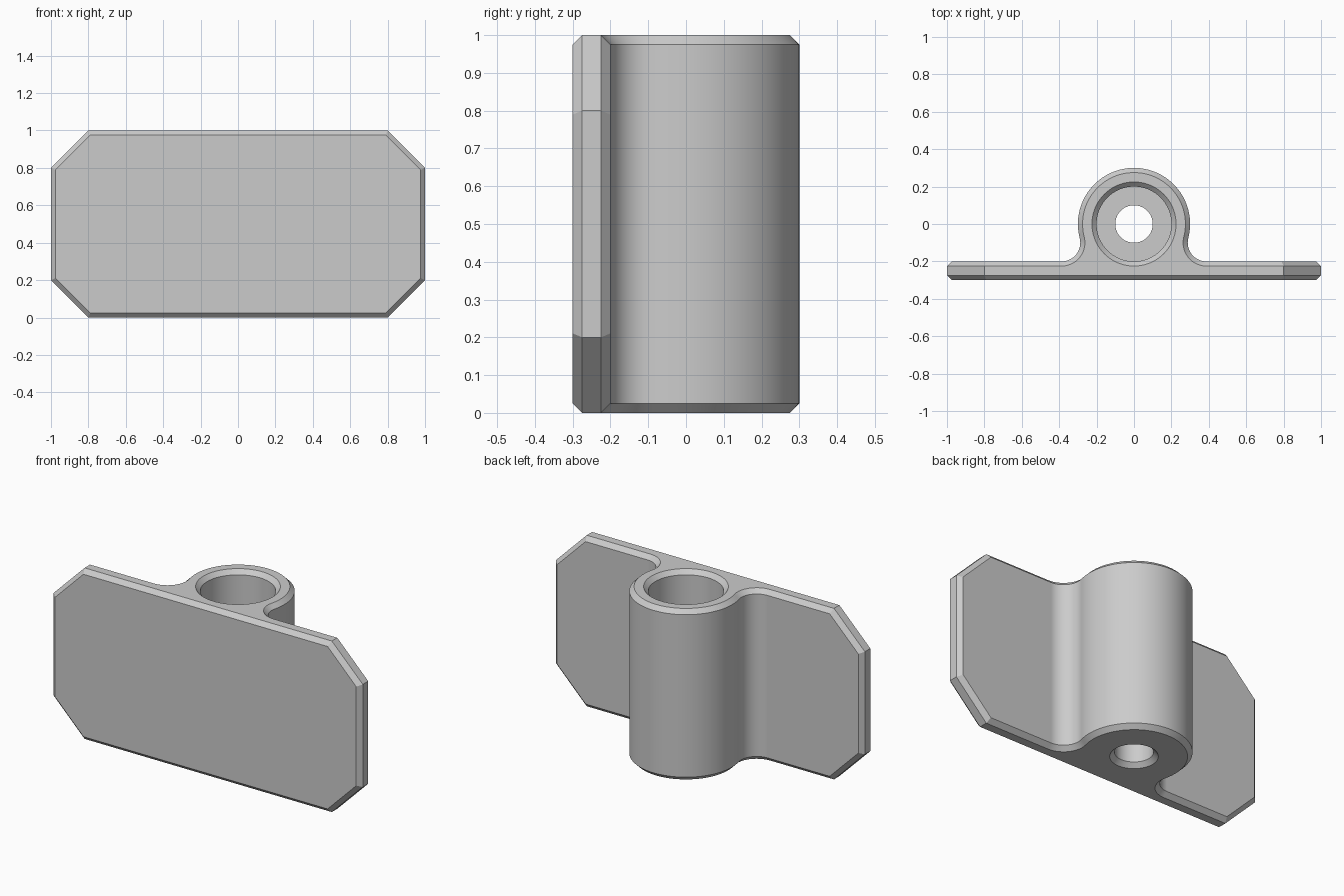
import bpy, bmesh, math

cube = bpy.data.objects.get("Cube")
if cube:
    bpy.data.objects.remove(cube, do_unlink=True)

CH = 0.025                                  # chamfer size
TUBE_R, FILLET_R = 0.3, 0.1
FRONT, BACK, HEIGHT = -0.3, -0.2, 1.0
FX = math.sqrt((TUBE_R + FILLET_R) ** 2 - FILLET_R ** 2)   # fillet centre
FY = BACK + FILLET_R
LEAN = math.atan2(-FY, FX)                  # tube and fillet tangent angle

grey = bpy.data.materials.new("plain grey")
grey.use_nodes = True
grey.diffuse_color = (0.6, 0.6, 0.6, 1)
grey.node_tree.nodes["Principled BSDF"].inputs["Base Color"].default_value = (0.6, 0.6, 0.6, 1)


def arc(cx, cy, r, a0, a1, n):
    steps = [a0 + (a1 - a0) * i / n for i in range(n + 1)]
    return [(cx + r * math.cos(a), cy + r * math.sin(a)) for a in steps]


def boss_outline(d):
    """Tube with fillets down to the plate, inset by d."""
    right = arc(FX, FY, FILLET_R + d, -math.pi / 2, -math.pi - LEAN, 14)
    tube = arc(0, 0, TUBE_R - d, -LEAN, math.pi + LEAN, 72)
    left = [(-x, y) for x, y in reversed(right)]
    return [(-FX, FRONT + d), (FX, FRONT + d)] + right + tube[1:-1] + left


def wing_outline(d):
    """Half of the plate with cut corners, inset by d."""
    k = d * math.tan(math.pi / 8)
    low = [(FX, d), (0.8 - k, d), (1 - d, 0.2 + k)]
    return low + [(x, HEIGHT - z) for x, z in reversed(low)]


def loft(bm, rings, skip=()):
    """Join rings of points with quads, leaving out skipped sides, and cap both ends."""
    loops = [[bm.verts.new(p) for p in ring] for ring in rings]
    n = len(loops[0])
    for a, b in zip(loops, loops[1:]):
        for i in range(n):
            if i not in skip:
                bm.faces.new((a[i], a[(i + 1) % n], b[(i + 1) % n], b[i]))
    bm.faces.new(loops[0][::-1])
    bm.faces.new(loops[-1])


def make_object(name, bm):
    bmesh.ops.remove_doubles(bm, verts=bm.verts[:], dist=1e-4)
    bmesh.ops.recalc_face_normals(bm, faces=bm.faces[:])
    mesh = bpy.data.meshes.new(name)
    bm.to_mesh(mesh)
    bm.free()
    mesh.materials.append(grey)
    obj = bpy.data.objects.new(name, mesh)
    bpy.context.collection.objects.link(obj)
    return obj


# Tube boss with the middle of the plate, open where the wings join
bm = bmesh.new()
levels = [(CH, 0), (0, CH), (0, HEIGHT - CH), (CH, HEIGHT)]
boss = [[(x, y, z) for x, y in boss_outline(d)] for d, z in levels]
loft(bm, boss, skip=(1, len(boss[0]) - 1))

# Plate wings on both sides
depths = [(CH, FRONT), (0, FRONT + CH), (0, BACK - CH), (CH, BACK)]
for side in (1, -1):
    loft(bm, [[(side * x, y, z) for x, z in wing_outline(d)] for d, y in depths], skip=(5,))
bracket = make_object("bracket_body", bm)

# Stepped bore: wide socket above, small hole through the floor
bm = bmesh.new()
bore = [(0.125, -0.05), (0.125, 0), (0.1, CH), (0.1, 0.2), (0.2, 0.2),
        (0.2, HEIGHT - CH), (0.225, HEIGHT), (0.225, HEIGHT + 0.05)]
loft(bm, [[(x, y, z) for x, y in arc(0, 0, r, 0, math.tau, 72)[:-1]] for r, z in bore])
cutter = make_object("bore_cutter", bm)
cutter.hide_render = True

cut = bracket.modifiers.new("bore", 'BOOLEAN')
cut.operation = 'DIFFERENCE'
cut.solver = 'EXACT'
cut.object = cutter
bpy.ops.object.select_all(action='DESELECT')
bpy.context.view_layer.objects.active = bracket
bracket.select_set(True)
bpy.ops.object.modifier_apply(modifier=cut.name)
bpy.data.objects.remove(cutter, do_unlink=True)

# Smooth curves, with the large flat faces kept even
bpy.ops.object.shade_smooth_by_angle(angle=math.radians(25))
even = bracket.modifiers.new("even_shading", 'WEIGHTED_NORMAL')
even.keep_sharp = True
